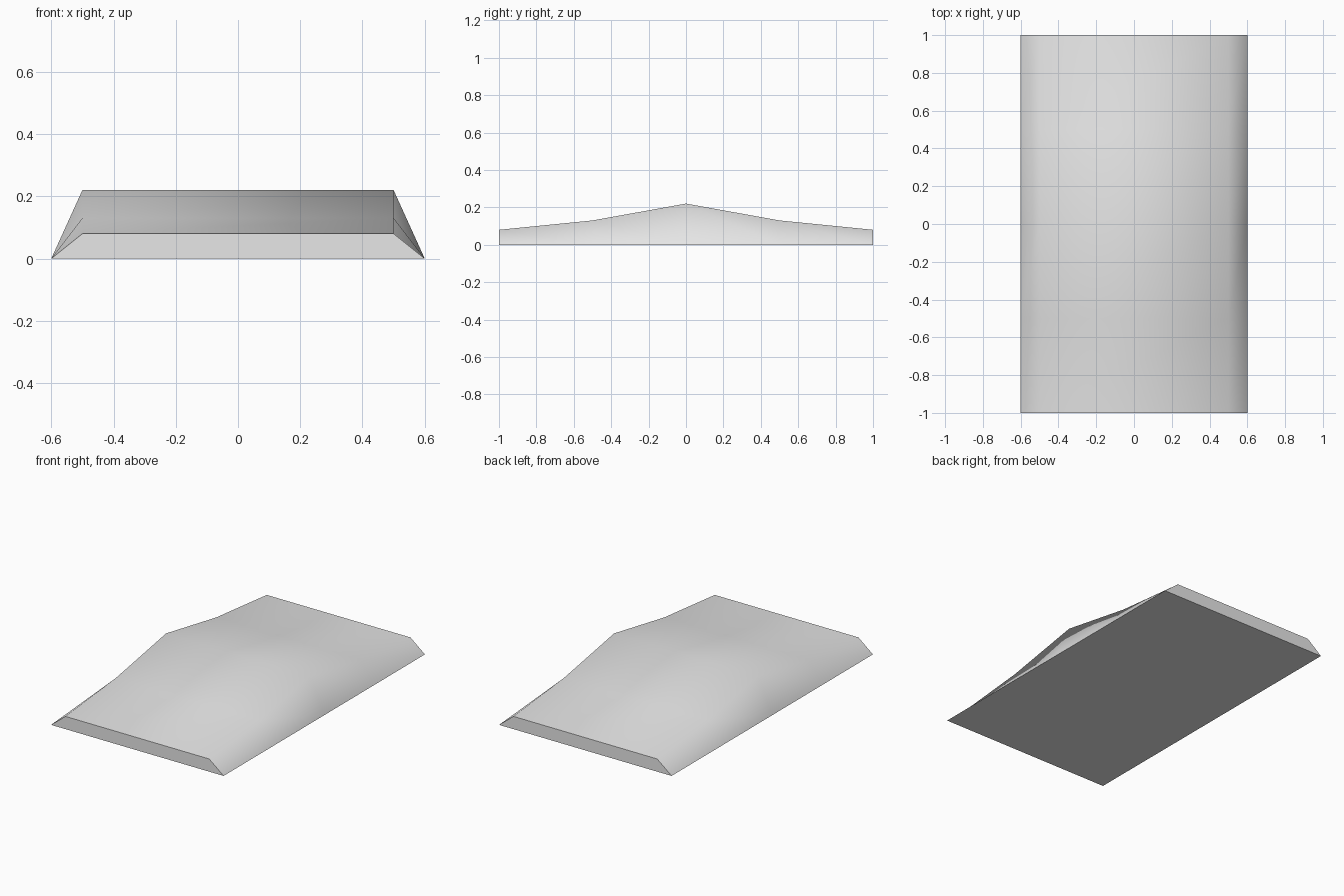
import bpy
import bmesh

cube = bpy.data.objects.get("Cube")
if cube:
    bpy.data.objects.remove(cube, do_unlink=True)

# Plain grey finish
grey = bpy.data.materials.new("light_grey")
grey.use_nodes = True
grey.diffuse_color = (0.8, 0.8, 0.8, 1)
shader = next(n for n in grey.node_tree.nodes if n.type == 'BSDF_PRINCIPLED')
shader.inputs["Base Color"].default_value = grey.diffuse_color

BASE_HALF, TOP_HALF = 0.6, 0.5
PROFILE = [(-1, 0.08), (-0.5, 0.13), (0, 0.22), (0.5, 0.13), (1, 0.08)]

bm = bmesh.new()


def section(y, height):
    """Trapezoid cross-section, listed from the right base to the left base."""
    corners = [(-BASE_HALF, 0), (-TOP_HALF, height), (TOP_HALF, height), (BASE_HALF, 0)]
    return [bm.verts.new((x, y, z)) for x, z in corners]


rings = [section(y, h) for y, h in PROFILE]

# Smooth sloping sides and crowned top
for near, far in zip(rings, rings[1:]):
    for i in range(3):
        bm.faces.new((near[i], near[i + 1], far[i + 1], far[i])).smooth = True

# Flat end walls and underside
flat = [bm.faces.new(rings[0]), bm.faces.new(rings[-1])]
flat.append(bm.faces.new([r[0] for r in rings] + [r[-1] for r in reversed(rings)]))
for face in flat:
    face.smooth = False
    for edge in face.edges:
        edge.smooth = False

bmesh.ops.recalc_face_normals(bm, faces=bm.faces[:])
mesh = bpy.data.meshes.new("ramp_block")
bm.to_mesh(mesh)
bm.free()
mesh.materials.append(grey)
ramp = bpy.data.objects.new("ramp_block", mesh)
bpy.context.collection.objects.link(ramp)
